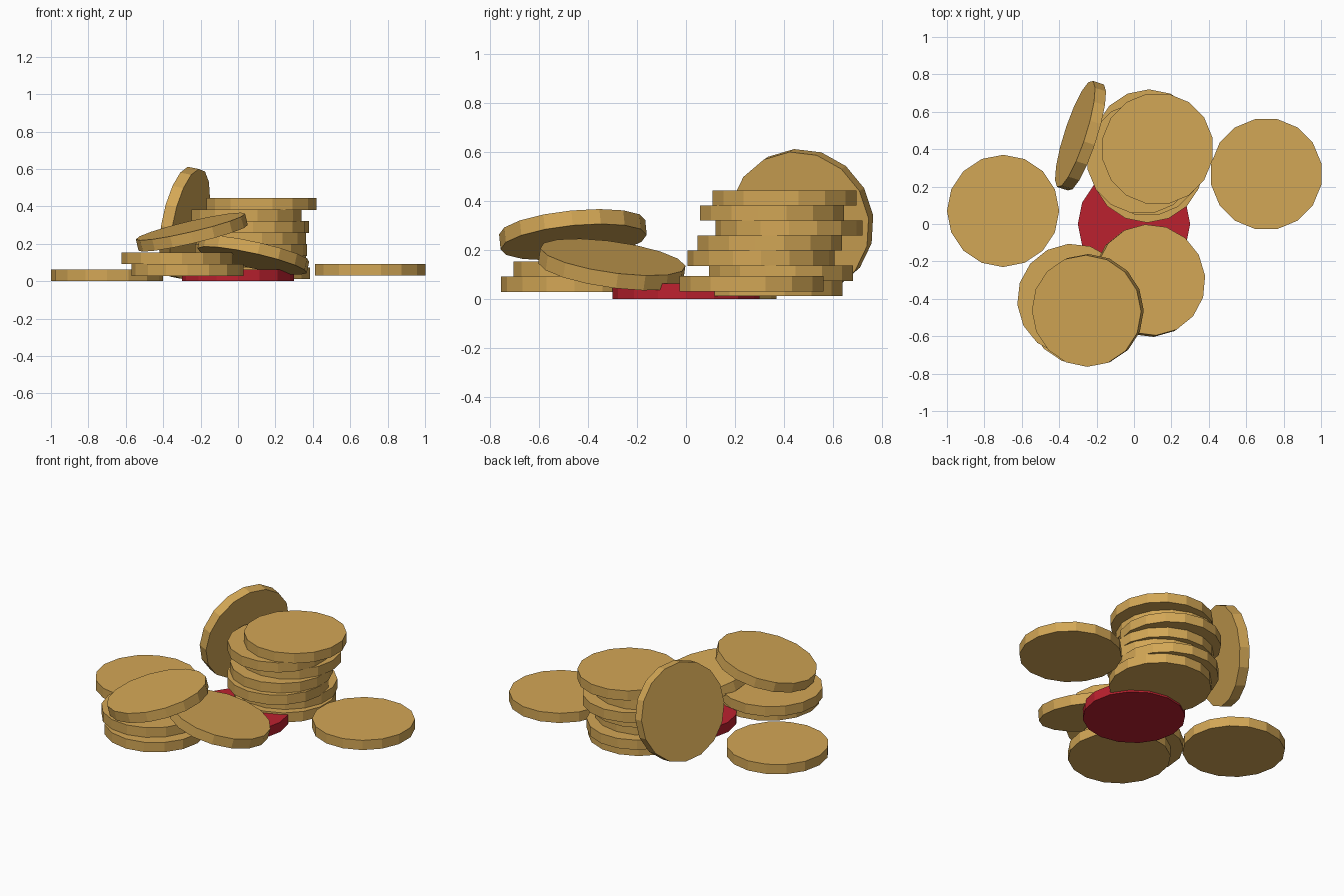
import bpy
import math
from mathutils import Vector, Matrix

if "Cube" in bpy.data.objects:
    bpy.data.objects.remove(bpy.data.objects["Cube"])

R, T, SIDES = 0.3, 0.0625, 16


def material(name, rgb):
    m = bpy.data.materials.new(name)
    m.diffuse_color = (*rgb, 1.0)
    m.use_nodes = True
    m.node_tree.nodes["Principled BSDF"].inputs["Base Color"].default_value = m.diffuse_color
    return m


gold = material("gold", (0.65, 0.385, 0.092))
red = material("red", (0.50, 0.015, 0.028))


def disc(name, center, normal=(0, 0, 1), spin=0.0, mat=gold):
    """Flat-sided disc with its axis along the given normal."""
    bpy.ops.mesh.primitive_cylinder_add(vertices=SIDES, radius=R, depth=T)
    ob = bpy.context.object
    ob.name = name
    tilt = Vector((0, 0, 1)).rotation_difference(Vector(normal).normalized())
    ob.matrix_world = (Matrix.Translation(center) @ tilt.to_matrix().to_4x4()
                       @ Matrix.Rotation(math.radians(spin), 4, 'Z'))
    ob.data.materials.append(mat)
    return ob


# Loose discs lying on the ground
disc("red_disc", (0, 0, T / 2), mat=red)
disc("left_disc", (-0.70, 0.07, T / 2))
disc("right_disc", (0.707, 0.267, 0.061), spin=11.25)

# Tall uneven stack: x, y, spin per level
stack = [(0.09, 0.345, 11.25), (0.07, 0.388, 11.25), (0.07, 0.307, 0),
         (0.07, 0.342, 11.25), (0.08, 0.42, 0), (0.045, 0.352, 11.25),
         (0.126, 0.402, 11.25)]
for i, (x, y, spin) in enumerate(stack):
    disc(f"stack_disc_{i + 1}", (x, y, 0.043 + i * 0.0615), spin=spin)

# Short front pile with a tilted disc on top
disc("pile_bottom_disc", (-0.27, -0.455, 0.060))
disc("pile_middle_disc", (-0.325, -0.405, 0.122), spin=5)
disc("pile_top_tilted_disc", (-0.247, -0.462, 0.262), (-0.235, -0.10, 1))

# Disc leaning on the front pile
disc("leaning_front_disc", (0.082, -0.303, 0.140), (0.22, 0.14, 1), spin=5)

# Disc standing on edge against the tall stack
disc("standing_disc", (-0.286, 0.472, 0.312), (-0.933, 0.303, 0.19))
